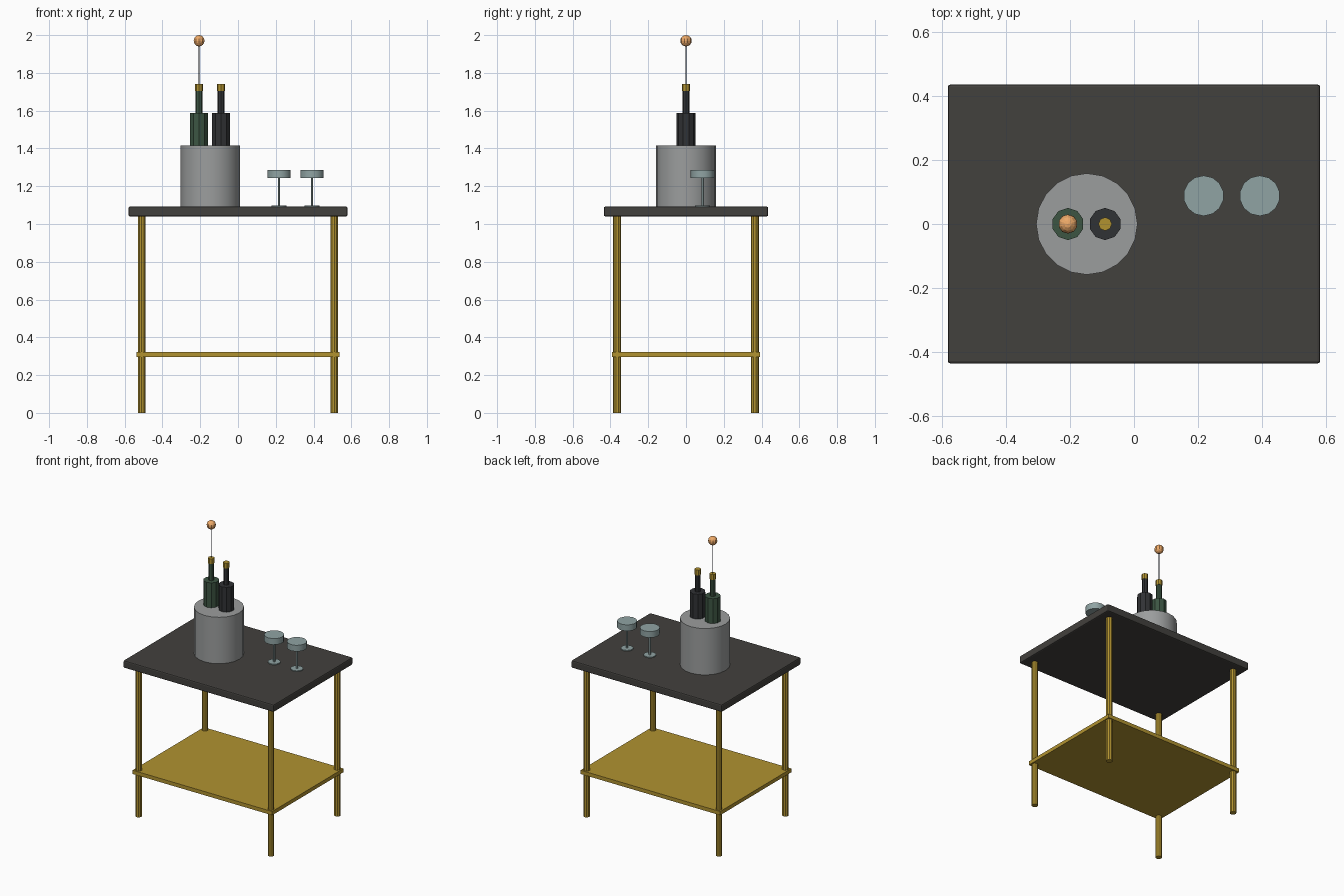
import bpy
import math

if "Cube" in bpy.data.objects:
    bpy.data.objects.remove(bpy.data.objects["Cube"])


def material(name, r, g, b):
    m = bpy.data.materials.new(name)
    m.diffuse_color = (r, g, b, 1)
    m.use_nodes = True
    m.node_tree.nodes["Principled BSDF"].inputs["Base Color"].default_value = m.diffuse_color
    return m


BRASS = material("brass", 0.44, 0.29, 0.03)
DARK = material("dark_top", 0.055, 0.052, 0.047)
STEEL = material("steel", 0.33, 0.34, 0.34)
GREEN = material("green_glass", 0.045, 0.09, 0.055)
BLACK = material("black_glass", 0.03, 0.032, 0.035)
CLEAR = material("clear_glass", 0.28, 0.37, 0.37)
ORANGE = material("orange", 0.85, 0.40, 0.14)
WIRE = material("wire", 0.03, 0.04, 0.06)


def finish(name, mat, smooth=True):
    o = bpy.context.object
    o.name = name
    o.data.materials.append(mat)
    if smooth:
        bpy.ops.object.shade_smooth_by_angle(angle=math.radians(30))
    return o


def cyl(name, x, y, z0, z1, r, sides, mat):
    bpy.ops.mesh.primitive_cylinder_add(vertices=sides, radius=r, depth=z1 - z0,
                                        location=(x, y, (z0 + z1) / 2))
    return finish(name, mat)


def slab(name, sx, sy, z0, z1, mat, bevel=0.0):
    bpy.ops.mesh.primitive_cube_add(size=1, location=(0, 0, (z0 + z1) / 2))
    bpy.context.object.scale = (sx, sy, z1 - z0)
    bpy.ops.object.transform_apply(location=False, rotation=False, scale=True)
    o = finish(name, mat, False)
    if bevel:
        b = o.modifiers.new("bevel", 'BEVEL')
        b.width = bevel
        b.segments = 2
    return o


# Table: top, lower shelf and four legs
slab("table_top", 1.16, 0.87, 1.04, 1.092, DARK, 0.008)
slab("lower_shelf", 1.075, 0.784, 0.296, 0.322, BRASS)
for sx, side in ((-1, "left"), (1, "right")):
    for sy, end in ((-1, "front"), (1, "back")):
        cyl(f"{end}_{side}_leg", sx * 0.51, sy * 0.365, 0, 1.045, 0.021, 10, BRASS)

# Ice bucket
cyl("ice_bucket", -0.147, 0, 1.092, 1.415, 0.158, 20, STEEL)

# Bottles standing in the bucket
for name, x, mat in (("green_bottle", -0.206, GREEN), ("black_bottle", -0.09, BLACK)):
    cyl(name + "_body", x, 0, 1.27, 1.588, 0.05, 10, mat)
    cyl(name + "_neck", x, 0, 1.588, 1.706, 0.018, 8, mat)
    cyl(name + "_cap", x, 0, 1.705, 1.742, 0.021, 8, BRASS)

# Thin wire with a glowing ball above the green bottle
cyl("spark_wire", -0.206, 0, 1.742, 1.95, 0.003, 6, WIRE)
bpy.ops.mesh.primitive_uv_sphere_add(segments=10, ring_count=8, radius=0.03,
                                     location=(-0.206, 0, 1.97))
finish("spark_ball", ORANGE, False)

# Two stemmed glasses
for i, x in enumerate((0.217, 0.392), 1):
    cyl(f"glass_{i}_foot", x, 0.088, 1.091, 1.098, 0.04, 12, CLEAR)
    cyl(f"glass_{i}_stem", x, 0.088, 1.097, 1.245, 0.007, 6, CLEAR)
    cyl(f"glass_{i}_bowl", x, 0.088, 1.243, 1.286, 0.063, 14, CLEAR)
